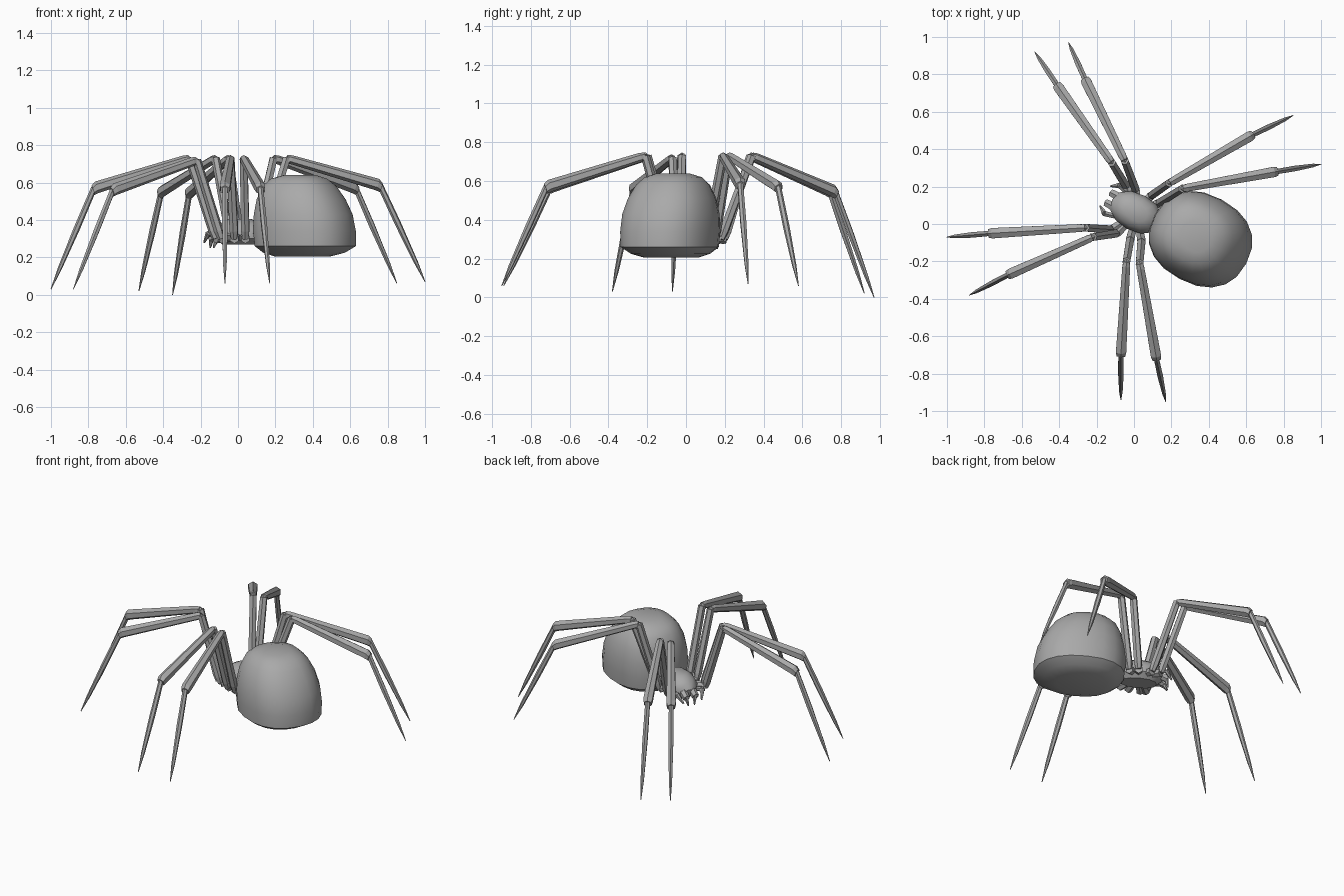
import bpy, bmesh, math
from mathutils import Vector, Matrix

cube = bpy.data.objects.get("Cube")
if cube:
    bpy.data.objects.remove(cube)

grey = bpy.data.materials.new("grey")
grey.use_nodes = True
grey.diffuse_color = (0.4, 0.4, 0.4, 1)
grey.node_tree.nodes["Principled BSDF"].inputs["Base Color"].default_value = (0.4, 0.4, 0.4, 1)

HEADING = Matrix.Rotation(math.radians(-28), 4, 'Z')  # local +x points to the rear


def skin(bm, rings):
    """Bridge rings of points and cap both ends."""
    loops = [[bm.verts.new(p) for p in ring] for ring in rings]
    n = len(loops[0])
    for a, b in zip(loops, loops[1:]):
        for i in range(n):
            j = (i + 1) % n
            bm.faces.new((a[i], a[j], b[j], b[i]))
    bm.faces.new(loops[0][::-1])
    bm.faces.new(loops[-1])


def limb(bm, path, radii, sides=6):
    """Straight tapered bar with a ridge along its upper side."""
    pts = [Vector(p) for p in path]
    axis = (pts[-1] - pts[0]).normalized()
    side = axis.cross(Vector((0, 0, 1))).normalized()
    up = side.cross(axis)
    rings = []
    for p, r in zip(pts, radii):
        angles = [math.tau * i / sides for i in range(sides)]
        rings.append([p + r * (up * math.cos(a) + side * math.sin(a)) for a in angles])
    skin(bm, rings)


def finish(bm, name, smooth=None):
    bmesh.ops.recalc_face_normals(bm, faces=bm.faces)
    mesh = bpy.data.meshes.new(name)
    bm.to_mesh(mesh)
    bm.free()
    mesh.materials.append(grey)
    obj = bpy.data.objects.new(name, mesh)
    bpy.context.collection.objects.link(obj)
    if smooth:
        bpy.ops.object.select_all(action='DESELECT')
        obj.select_set(True)
        bpy.context.view_layer.objects.active = obj
        bpy.ops.object.shade_smooth_by_angle(angle=math.radians(smooth))
    return obj


def loft(name, centre, levels, sides, power, smooth):
    """Stack rounded outlines: height, front reach, rear reach, half width."""
    bm = bmesh.new()
    rings = []
    for z, front, rear, width in levels:
        ring = []
        for i in range(sides):
            a = math.tau * i / sides
            c, s = math.cos(a), math.sin(a)
            x = math.copysign(abs(c) ** (2 / power), c)
            y = math.copysign(abs(s) ** (2 / power), s)
            mid, half = (rear - front) / 2, (rear + front) / 2
            ring.append(HEADING @ Vector((mid + half * x, width * y, 0)) + Vector((*centre, z)))
        rings.append(ring)
    skin(bm, rings)
    return finish(bm, name, smooth)


# Abdomen: tall dome over a shallow keel with a sharp lower rim
loft("abdomen", (0.353, -0.08), [
    (0.205, 0.16, 0.14, 0.13), (0.225, 0.22, 0.22, 0.19), (0.26, 0.265, 0.28, 0.235),
    (0.34, 0.275, 0.28, 0.24), (0.43, 0.27, 0.26, 0.235), (0.51, 0.255, 0.22, 0.215),
    (0.58, 0.225, 0.17, 0.18), (0.62, 0.18, 0.12, 0.14), (0.64, 0.11, 0.06, 0.08)],
    20, 2.3, 40)

# Thorax: low shell between the legs
loft("thorax", (0.015, 0.06), [
    (0.27, 0.11, 0.11, 0.06), (0.30, 0.145, 0.14, 0.095), (0.34, 0.15, 0.14, 0.1),
    (0.38, 0.12, 0.11, 0.08), (0.405, 0.07, 0.06, 0.045)],
    12, 2.2, 40)

# Legs: hip foot, top joint, knee and tip of each
legs = {
    "left_front_leg": ((-0.12, -0.03, 0.3), (-0.26, -0.02, 0.73), (-0.77, -0.05, 0.57), (-1.0, -0.07, 0.03)),
    "left_second_leg": ((-0.09, -0.05, 0.3), (-0.22, -0.07, 0.72), (-0.67, -0.27, 0.56), (-0.88, -0.38, 0.03)),
    "left_third_leg": ((-0.02, -0.08, 0.3), (-0.04, -0.20, 0.73), (-0.07, -0.70, 0.57), (-0.07, -0.94, 0.06)),
    "left_rear_leg": ((0.04, -0.09, 0.3), (0.03, -0.21, 0.73), (0.12, -0.72, 0.57), (0.17, -0.95, 0.06)),
    "right_front_leg": ((-0.04, 0.20, 0.3), (-0.12, 0.33, 0.73), (-0.41, 0.74, 0.55), (-0.53, 0.92, 0.02)),
    "right_second_leg": ((0.01, 0.18, 0.3), (-0.05, 0.34, 0.73), (-0.26, 0.77, 0.545), (-0.35, 0.97, 0.0)),
    "right_third_leg": ((0.09, 0.15, 0.3), (0.19, 0.22, 0.73), (0.63, 0.475, 0.57), (0.85, 0.58, 0.06)),
    "right_rear_leg": ((0.13, 0.11, 0.3), (0.26, 0.19, 0.73), (0.76, 0.28, 0.585), (1.0, 0.32, 0.07)),
}
thorax_centre = Vector((0.015, 0.06, 0.32))
for name, joints in legs.items():
    foot, top, knee, tip = map(Vector, joints)
    bm = bmesh.new()
    limb(bm, [thorax_centre.lerp(foot, 0.4), foot], [0.022, 0.026])
    limb(bm, [foot, foot.lerp(top, 0.1), top], [0.018, 0.025, 0.023])
    # Small joint overlapping the top of the upper leg
    limb(bm, [top.lerp(foot, 0.04), top.lerp(knee, 0.03)], [0.022, 0.02])
    limb(bm, [top, top.lerp(knee, 0.05), top.lerp(knee, 0.97), knee.lerp(tip, 0.02)],
         [0.018, 0.024, 0.032, 0.026])
    limb(bm, [knee, knee.lerp(tip, 0.4), knee.lerp(tip, 0.8), tip],
         [0.016, 0.017, 0.011, 0.002])
    finish(bm, name)

# Mouthparts: fangs and feelers mirrored about the body axis
for label, side in (("left", 1), ("right", -1)):
    def place(x, y, z):
        return HEADING @ Vector((x, -side * y, 0)) + Vector((0.015, 0.06, z))
    bm = bmesh.new()
    limb(bm, [place(-0.11, 0.03, 0.33), place(-0.17, 0.03, 0.30)], [0.026, 0.022])
    limb(bm, [place(-0.16, 0.03, 0.31), place(-0.175, 0.02, 0.25)], [0.017, 0.004])
    finish(bm, label + "_fang")
    bm = bmesh.new()
    limb(bm, [place(-0.09, 0.07, 0.31), place(-0.15, 0.085, 0.33)], [0.014, 0.016])
    limb(bm, [place(-0.15, 0.085, 0.33), place(-0.19, 0.06, 0.28)], [0.016, 0.005])
    finish(bm, label + "_feeler")
